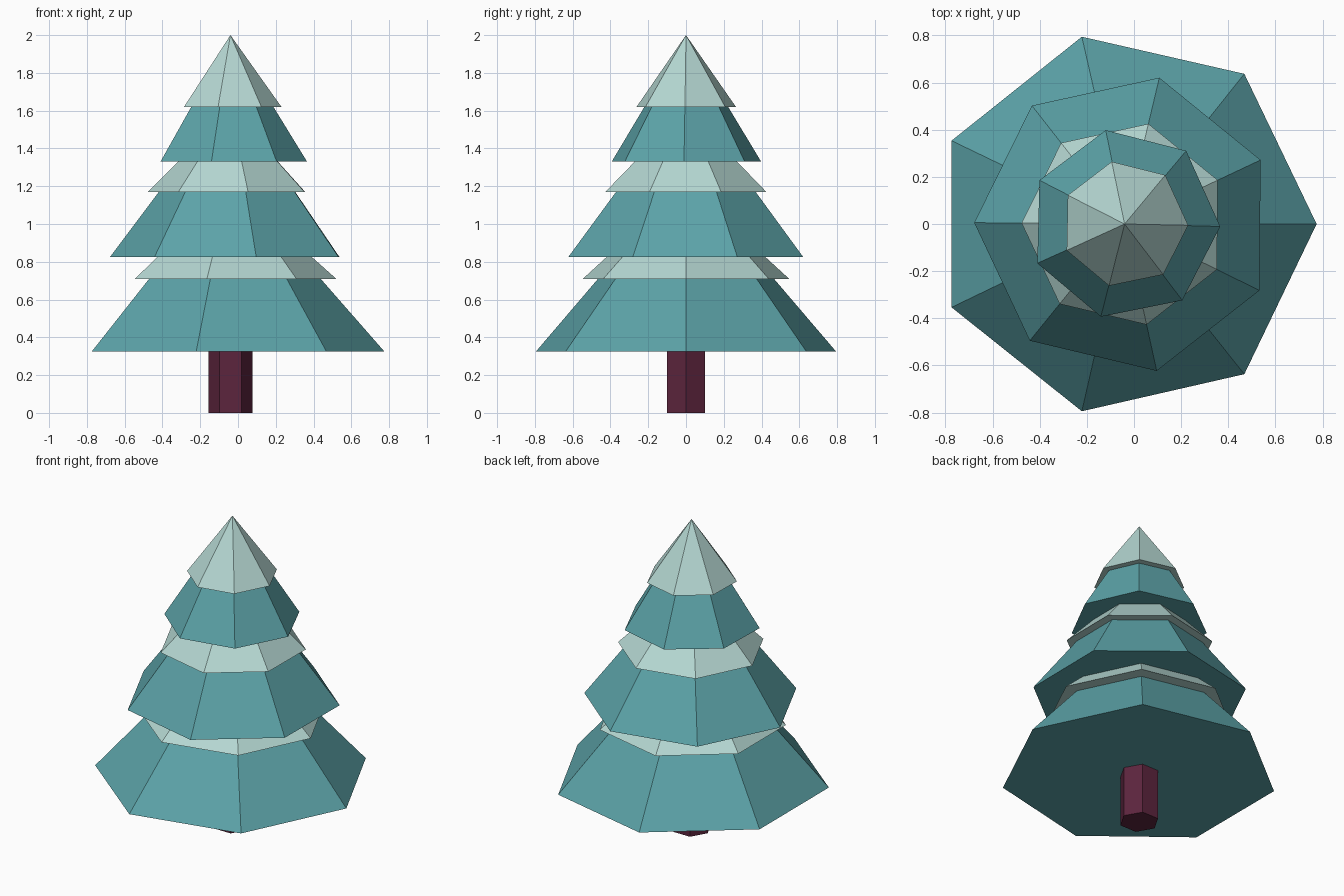
import bpy
from math import radians

cube = bpy.data.objects.get("Cube")
if cube:
    bpy.data.objects.remove(cube, do_unlink=True)

AXIS_X = -0.04  # the tree's axis


def make_material(name, rgb):
    mat = bpy.data.materials.new(name)
    mat.use_nodes = True
    color = (*rgb, 1.0)
    mat.diffuse_color = color
    mat.node_tree.nodes["Principled BSDF"].inputs["Base Color"].default_value = color
    return mat


needles = make_material("teal needles", (0.107, 0.367, 0.393))
snow = make_material("pale snow", (0.462, 0.683, 0.647))
bark = make_material("plum bark", (0.107, 0.018, 0.047))


def add_tier(name, mat, base_z, radius, height, turn):
    """Seven-sided closed cone; turn is the angle of its first corner from +x."""
    bpy.ops.mesh.primitive_cone_add(vertices=7, radius1=radius, radius2=0, depth=height,
                                    location=(AXIS_X, 0, base_z + height / 2))
    tier = bpy.context.object
    tier.name = name
    # The primitive's first corner points to +y
    tier.rotation_euler.z = radians(turn - 90)
    tier.data.materials.append(mat)


# Branches: each green tier has a narrower snow tier lying below the next one
add_tier("lower_branches", needles, 0.325, 0.815, 0.93, 0)
add_tier("lower_snow", snow, 0.71, 0.56, 0.50, 0)
add_tier("middle_branches", needles, 0.825, 0.638, 0.85, 25.2)
add_tier("middle_snow", snow, 1.17, 0.437, 0.44, 25.2)
add_tier("upper_branches", needles, 1.33, 0.406, 0.66, -1.5)
add_tier("snow_cap", snow, 1.62, 0.27, 0.38, -1.2)

# Trunk: hexagonal post reaching into the lowest tier
bpy.ops.mesh.primitive_cylinder_add(vertices=6, radius=0.117, depth=0.4,
                                    location=(AXIS_X, 0, 0.2))
trunk = bpy.context.object
trunk.name = "trunk"
trunk.rotation_euler.z = radians(-90)
trunk.data.materials.append(bark)
